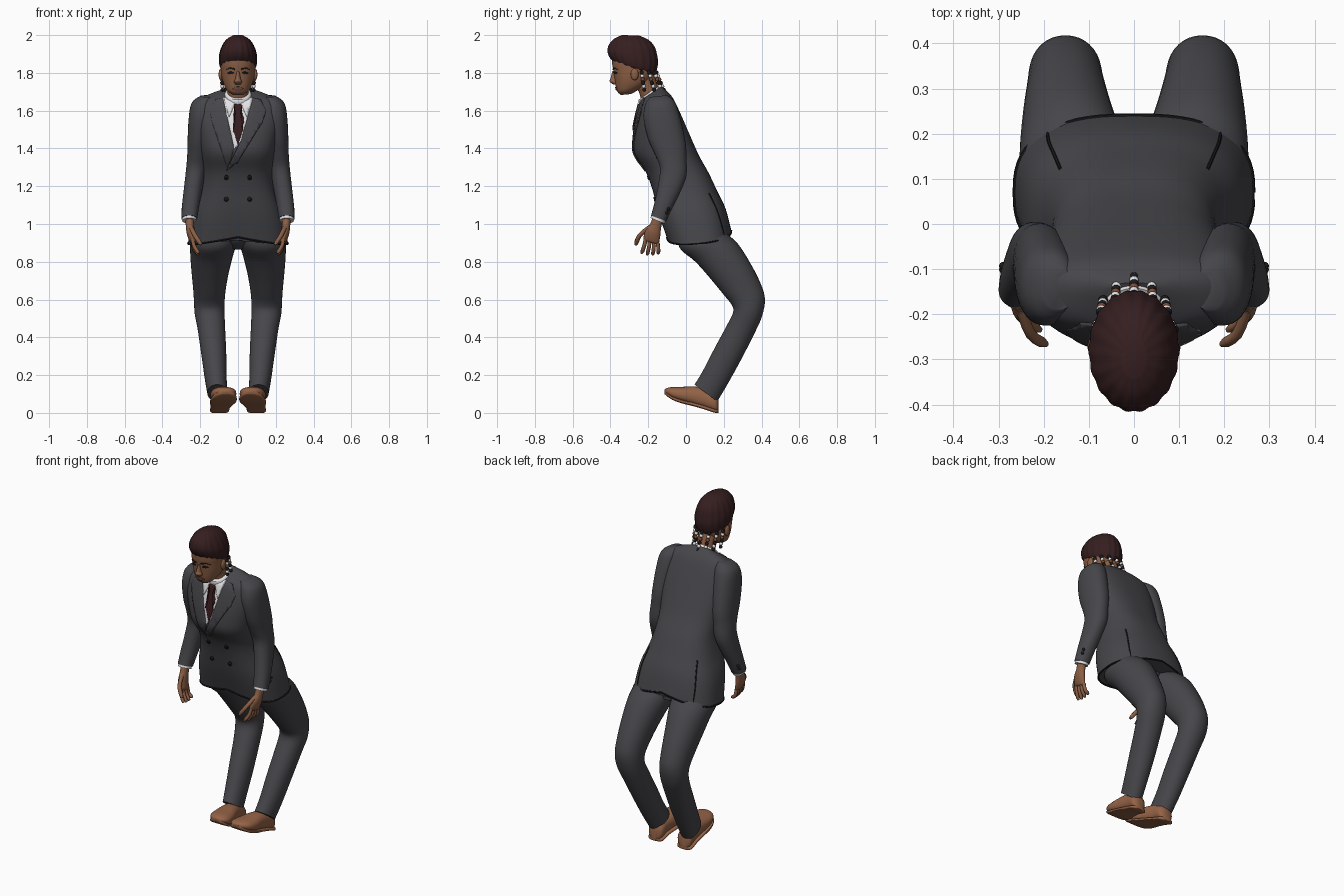
import bpy, bmesh, math
from mathutils import Vector
from mathutils.bvhtree import BVHTree


def material(name, r, g, b):
    m = bpy.data.materials.new(name)
    m.diffuse_color = (r, g, b, 1)
    return m


SUIT = material("charcoal suit", 0.062, 0.062, 0.070)
SKIN = material("brown skin", 0.26, 0.115, 0.060)
HAIR = material("dark hair", 0.036, 0.013, 0.014)
WHITE = material("white cloth", 0.78, 0.78, 0.80)
TIE = material("dark red tie", 0.038, 0.011, 0.013)
SHOE = material("tan leather", 0.30, 0.125, 0.062)
BEAD = material("copper bead", 0.22, 0.07, 0.035)
BLACK = material("black", 0.012, 0.011, 0.012)
LIP = material("lips", 0.18, 0.075, 0.05)


def finish(name, bm, mat):
    bmesh.ops.recalc_face_normals(bm, faces=bm.faces)
    me = bpy.data.meshes.new(name)
    bm.to_mesh(me)
    bm.free()
    me.materials.append(mat)
    ob = bpy.data.objects.new(name, me)
    bpy.context.collection.objects.link(ob)
    return ob


def skin_rings(name, loops, mat):
    bm = bmesh.new()
    vs = [[bm.verts.new(p) for p in loop] for loop in loops]
    n = len(vs[0])
    for a, b in zip(vs, vs[1:]):
        for i in range(n):
            bm.faces.new((a[i], a[(i + 1) % n], b[(i + 1) % n], b[i]))
    bm.faces.new(vs[0])
    bm.faces.new(vs[-1])
    return finish(name, bm, mat)


def ring(r, n, e, s=1, dip=0, ripple=0):
    # ring = front y, front z, back y, back z, centre x, half width
    yf, zf, yb, zb, xc, hw = r
    out = []
    for i in range(n):
        a = 2 * math.pi * i / n
        k = 1 + ripple * math.cos(18 * a)
        c, d = math.cos(a), math.sin(a)
        cx = k * math.copysign(abs(c) ** (2 / e), c)
        t = 0.5 + 0.5 * k * math.copysign(abs(d) ** (2 / e), d)
        out.append(Vector((s * (xc + hw * cx), yf + (yb - yf) * t, zf + (zb - zf) * t - dip * abs(cx))))
    return out


def smooth(rows, steps):
    # Catmull-Rom interpolation between rows
    out = []
    for i in range(len(rows) - 1):
        p = [rows[min(max(i + k, 0), len(rows) - 1)] for k in (-1, 0, 1, 2)]
        for j in range(steps):
            t = j / steps
            out.append([0.5 * (2 * b + (c - a) * t + (2 * a - 5 * b + 4 * c - d) * t * t
                               + (3 * b - a - 3 * c + d) * t ** 3) for a, b, c, d in zip(*p)])
    return out + [list(rows[-1])]


def loft(name, rings, mat, s=1, n=36, e=2.0, dip=0, ripple=0, steps=4):
    rows = smooth(rings, steps)
    loops = []
    for i, r in enumerate(rows):
        w = max(0, (i / (len(rows) - 1) - 0.75) * 4)
        loops.append(ring(r, n, e, s, dip * w, ripple))
    return skin_rings(name, loops, mat)


def tube(name, pts, radius, mat, n=8, steps=3):
    pts = [Vector(p) for p in smooth(pts, steps)]
    loops = []
    for i, p in enumerate(pts):
        q = (pts[min(i + 1, len(pts) - 1)] - pts[max(i - 1, 0)]).to_track_quat('Z', 'Y')
        k = radius * (0.6 if i == len(pts) - 1 else 1)
        loops.append([p + q @ Vector((k * math.cos(2 * math.pi * j / n), k * math.sin(2 * math.pi * j / n), 0))
                      for j in range(n)])
    return skin_rings(name, loops, mat)


def tree(ob):
    return BVHTree.FromPolygons([v.co for v in ob.data.vertices], [p.vertices for p in ob.data.polygons])


def plate(name, poly, mat, target, lift, cell=0.02):
    # thin plate drawn in front view and pressed onto a surface
    bm = bmesh.new()
    bm.faces.new([bm.verts.new((x, 0, z)) for x, z in poly])
    bmesh.ops.triangulate(bm, faces=bm.faces)
    for axis in (0, 2):
        vals = [p[axis // 2] for p in poly]
        for k in range(math.ceil(min(vals) / cell), math.floor(max(vals) / cell) + 1):
            co, no = Vector(), Vector()
            co[axis], no[axis] = k * cell, 1
            bmesh.ops.bisect_plane(bm, geom=bm.verts[:] + bm.edges[:] + bm.faces[:], plane_co=co, plane_no=no)
    for v in bm.verts:
        hit = target.ray_cast(Vector((v.co.x, -1, v.co.z)), Vector((0, 1, 0)))[0]
        if hit is None:
            hit = target.find_nearest(Vector((v.co.x, -0.25, v.co.z)))[0]
        v.co.y = hit.y - lift
    ob = finish(name, bm, mat)
    if sum(p.normal.y for p in ob.data.polygons) > 0:
        ob.data.flip_normals()
    mod = ob.modifiers.new("thickness", 'SOLIDIFY')
    mod.thickness, mod.offset = min(lift, 0.008), -1
    return ob


def oval(x, z, rx, rz, n=14):
    return [(x + rx * math.cos(2 * math.pi * i / n), z + rz * math.sin(2 * math.pi * i / n)) for i in range(n)]


def ball(name, loc, r, mat, scale=(1, 1, 1)):
    bm = bmesh.new()
    bmesh.ops.create_uvsphere(bm, u_segments=14, v_segments=8, radius=r)
    for v in bm.verts:
        v.co = Vector(a * b for a, b in zip(v.co, scale)) + Vector(loc)
    return finish(name, bm, mat)


# Jacket body
hem = (-0.10, 0.93, 0.24, 0.965, 0, 0.264)
jacket = loft("jacket", [
    (-0.225, 1.668, -0.13, 1.728, 0, 0.065), (-0.232, 1.655, -0.105, 1.707, 0, 0.145),
    (-0.243, 1.62, -0.07, 1.668, 0, 0.208), (-0.262, 1.54, -0.025, 1.575, 0, 0.222),
    (-0.275, 1.45, 0.025, 1.46, 0, 0.21), (-0.272, 1.37, 0.07, 1.36, 0, 0.195),
    (-0.215, 1.28, 0.12, 1.27, 0, 0.185), (-0.18, 1.19, 0.165, 1.175, 0, 0.20),
    (-0.145, 1.06, 0.21, 1.08, 0, 0.243), hem], SUIT, n=64, e=2.6, dip=0.05)
body = tree(jacket)
edge = ring(hem, 64, 2.6, dip=0.05)
tube("jacket_hem", edge + edge[:1], 0.005, BLACK, n=6, steps=1)

# Shirt front, tie, lapels and buttons
plate("shirt_front", [(-0.08, 1.67), (0.08, 1.67), (0.015, 1.43), (-0.02, 1.40)], WHITE, body, 0.004)
plate("tie", [(-0.02, 1.635), (0.02, 1.635), (0.013, 1.59), (0.027, 1.50), (0.0, 1.42), (-0.027, 1.50),
              (-0.013, 1.59)], TIE, body, 0.009)
plate("lapel_right", [(-0.08, 1.67), (-0.02, 1.40), (-0.055, 1.29), (-0.135, 1.53), (-0.15, 1.60),
                      (-0.12, 1.66)], SUIT, body, 0.006)
plate("lapel_left", [(0.08, 1.67), (0.015, 1.44), (-0.06, 1.285), (0.0, 1.33), (0.13, 1.54), (0.15, 1.60),
                     (0.12, 1.66)], SUIT, body, 0.009)
loft("shirt_collar", [(-0.245, 1.625, -0.125, 1.70, 0, 0.078), (-0.252, 1.645, -0.135, 1.722, 0, 0.072),
                      (-0.252, 1.658, -0.142, 1.732, 0, 0.064)], WHITE)
for s in (1, -1):
    plate("collar_point", [(s * 0.075, 1.67), (s * 0.014, 1.64), (s * 0.048, 1.565)], WHITE, body, 0.011)
    for z in (1.245, 1.13):
        plate("jacket_button", oval(s * 0.062, z, 0.012, 0.012), BLACK, body, 0.007, 0.05)

# Trouser seat
loft("trouser_seat", [(-0.05, 0.98, 0.20, 1.02, 0, 0.20), (-0.02, 0.91, 0.19, 0.94, 0, 0.15),
                      (0.04, 0.865, 0.19, 0.90, 0, 0.05)], SUIT)

sole_rows = [(0.172, 0.0, 0.10, 0.022), (0.155, 0.0, 0.098, 0.046), (0.10, 0.018, 0.095, 0.048),
             (0.04, 0.035, 0.088, 0.056), (-0.02, 0.05, 0.08, 0.066), (-0.07, 0.068, 0.073, 0.064),
             (-0.10, 0.088, 0.068, 0.046), (-0.114, 0.10, 0.065, 0.018)]
shoe_top = [0.075, 0.10, 0.13, 0.14, 0.138, 0.137, 0.132, 0.122]

for s, side in ((1, "left"), (-1, "right")):
    # Sleeve and shirt cuff
    loft("sleeve_" + side, [
        (-0.19, 1.672, -0.10, 1.682, 0.165, 0.035), (-0.215, 1.635, -0.06, 1.648, 0.185, 0.06),
        (-0.225, 1.56, -0.03, 1.56, 0.195, 0.066), (-0.20, 1.45, -0.002, 1.43, 0.205, 0.062),
        (-0.165, 1.37, 0.002, 1.35, 0.212, 0.057), (-0.138, 1.30, 0.003, 1.26, 0.222, 0.054),
        (-0.145, 1.22, -0.025, 1.18, 0.235, 0.05), (-0.165, 1.12, -0.072, 1.085, 0.25, 0.046),
        (-0.185, 1.045, -0.105, 1.015, 0.258, 0.042)], SUIT, s, e=2.2)
    loft("shirt_cuff_" + side, [(-0.182, 1.05, -0.108, 1.02, 0.258, 0.038),
                                (-0.188, 1.032, -0.113, 1.002, 0.258, 0.037)], WHITE, s)
    for z in (1.06, 1.08):
        ball("sleeve_button_" + side, (s * 0.29, z * 0.4 - 0.525, z), 0.009, BLACK)
    # Hand
    loft("palm_" + side, [(-0.175, 1.04, -0.125, 1.01, 0.256, 0.024), (-0.19, 1.0, -0.132, 0.98, 0.254, 0.022),
                          (-0.215, 0.965, -0.136, 0.94, 0.25, 0.022), (-0.225, 0.925, -0.143, 0.90, 0.24, 0.018),
                          (-0.218, 0.91, -0.15, 0.89, 0.236, 0.010)], SKIN, s, n=20)
    for i in range(4):
        y, z, mid = -0.213 + 0.021 * i, 0.925 - 0.008 * i, 0.008 * (i in (1, 2))
        tube("finger_" + side, [(s * 0.24, y, z), (s * 0.233, y - 0.008 + 0.004 * i, z - 0.04),
                                (s * 0.208, y - 0.022 + 0.008 * i, 0.845 - mid)], 0.0105, SKIN)
    tube("thumb_" + side, [(s * 0.25, -0.19, 0.985), (s * 0.228, -0.245, 0.94), (s * 0.195, -0.266, 0.89)],
         0.012, SKIN)
    # Trouser leg
    loft("trouser_leg_" + side, [
        (-0.04, 0.97, 0.17, 1.01, 0.11, 0.10), (-0.035, 0.875, 0.21, 0.955, 0.127, 0.123),
        (0.05, 0.80, 0.275, 0.895, 0.138, 0.115), (0.13, 0.71, 0.345, 0.785, 0.147, 0.099),
        (0.20, 0.625, 0.397, 0.68, 0.151, 0.086), (0.24, 0.575, 0.418, 0.60, 0.152, 0.081),
        (0.25, 0.535, 0.402, 0.51, 0.15, 0.079), (0.22, 0.47, 0.362, 0.42, 0.141, 0.073),
        (0.15, 0.34, 0.288, 0.275, 0.128, 0.066), (0.088, 0.22, 0.216, 0.145, 0.118, 0.058),
        (0.045, 0.15, 0.165, 0.06, 0.109, 0.053)], SUIT, s, e=2.1)
    # Shoe with sole
    loft("shoe_" + side, [(y, z + 0.004, y, t, x, w) for (y, z, x, w), t in zip(sole_rows, shoe_top)],
         SHOE, s, n=28, e=2.3)
    loft("shoe_sole_" + side, [(y, z, y, z + 0.02, x, w + 0.003) for y, z, x, w in sole_rows],
         SHOE, s, n=20, e=4)
    # Side vent of the jacket
    vent = [body.find_nearest(Vector((s * (0.19 + 0.02 * k), 0.15 + 0.08 * k, 1.18 - 0.23 * k)))[0]
            for k in (0, 0.33, 0.66, 1)]
    tube("jacket_vent_" + side, vent, 0.004, BLACK, n=6)

# Neck and head
loft("neck", [(-0.235, 1.64, -0.14, 1.70, 0, 0.056), (-0.25, 1.70, -0.155, 1.75, 0, 0.055),
              (-0.29, 1.76, -0.175, 1.81, 0, 0.06)], SKIN)
head = loft("head", [
    (-0.345, 1.683, -0.29, 1.688, 0, 0.03), (-0.363, 1.70, -0.25, 1.712, 0, 0.056),
    (-0.372, 1.73, -0.20, 1.745, 0, 0.074), (-0.378, 1.77, -0.175, 1.785, 0, 0.086),
    (-0.384, 1.81, -0.165, 1.83, 0, 0.090), (-0.391, 1.85, -0.165, 1.87, 0, 0.091),
    (-0.388, 1.90, -0.17, 1.92, 0, 0.083), (-0.35, 1.96, -0.20, 1.97, 0, 0.05)], SKIN, n=48, e=2.2)
face = tree(head)
loft("nose", [(-0.390, 1.81, -0.36, 1.81, 0, 0.007), (-0.400, 1.77, -0.36, 1.77, 0, 0.014),
              (-0.405, 1.755, -0.36, 1.752, 0, 0.021), (-0.385, 1.738, -0.355, 1.742, 0, 0.015)], SKIN, n=16)
plate("lips", oval(0, 1.716, 0.028, 0.010), LIP, face, 0.005, 0.01)
for s in (1, -1):
    plate("eye", oval(s * 0.039, 1.80, 0.017, 0.006), BLACK, face, 0.003, 0.01)
    plate("eyebrow", [(s * 0.016, 1.815), (s * 0.045, 1.823), (s * 0.066, 1.815), (s * 0.045, 1.829),
                      (s * 0.016, 1.822)], BLACK, face, 0.004, 0.01)
    ball("ear", (s * 0.091, -0.272, 1.792), 0.03, SKIN, (0.4, 0.7, 1.05))

# Ridged braided hair
loft("braided_hair", [
    (-0.390, 1.864, -0.17, 1.79, 0, 0.090), (-0.397, 1.872, -0.158, 1.805, 0, 0.097),
    (-0.410, 1.892, -0.148, 1.85, 0, 0.100), (-0.416, 1.918, -0.152, 1.89, 0, 0.097),
    (-0.408, 1.95, -0.167, 1.94, 0, 0.083), (-0.38, 1.981, -0.20, 1.976, 0, 0.059),
    (-0.34, 2.0, -0.25, 1.998, 0, 0.026)], HAIR, n=108, ripple=0.014)

# Beaded braid ends around the nape
for i in range(7):
    a = math.radians(-84 + 28 * i)
    top = Vector((0.09 * math.sin(a), -0.245 + 0.083 * math.cos(a), 1.815))
    end = top + Vector((-0.008 * math.sin(a), 0.012 + 0.034 * math.cos(a), -0.108))
    tube("braid_end", [top, (top + end) / 2, end], 0.006, HAIR)
    for j, m in enumerate((BLACK, WHITE, BEAD, BLACK, WHITE, BLACK)):
        ball("braid_bead", top.lerp(end, 0.12 + 0.17 * j), 0.0105, m)

for ob in bpy.context.collection.objects:
    ob.select_set(True)
bpy.context.view_layer.objects.active = jacket
bpy.ops.object.shade_smooth_by_angle(angle=math.radians(50))
